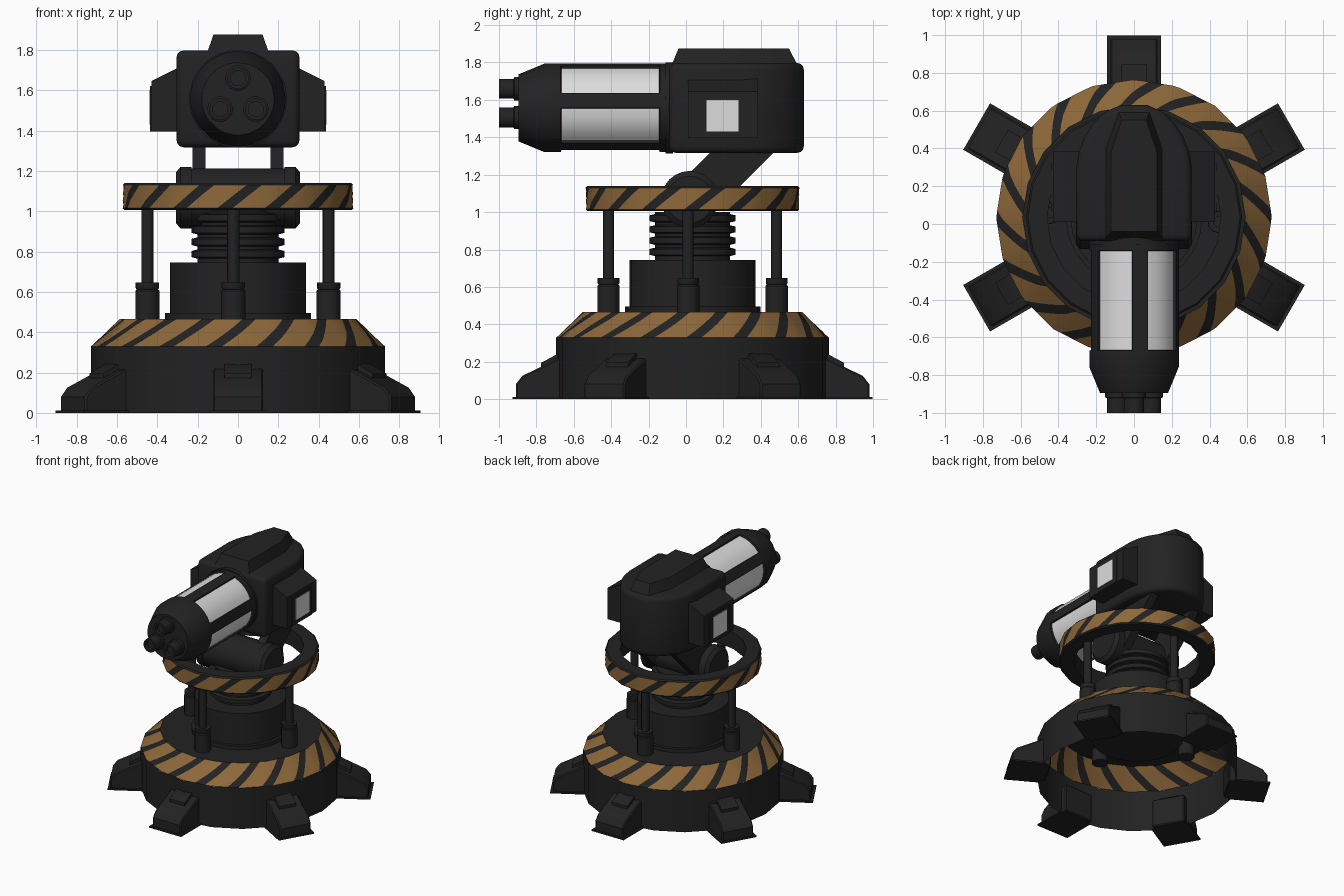
import bpy, bmesh, math
from mathutils import Matrix, Vector

if "Cube" in bpy.data.objects:
    bpy.data.objects.remove(bpy.data.objects["Cube"])

def material(name, rgb):
    m = bpy.data.materials.new(name)
    m.diffuse_color = (*rgb, 1)
    m.use_nodes = True
    m.node_tree.nodes["Principled BSDF"].inputs["Base Color"].default_value = m.diffuse_color
    return m

DARK = material("dark_metal", (0.016, 0.016, 0.016))
GOLD = material("hazard_gold", (0.27, 0.14, 0.043))
PALE = material("pale_panel", (0.72, 0.72, 0.72))
CY = 0.035                       # centre of the base in y
BASE = Matrix.Translation((0, CY, 0))

def finish(name, bm, mats=(DARK,), mtx=Matrix(), bevel=0, segs=2, fix=True):
    bmesh.ops.remove_doubles(bm, verts=bm.verts, dist=1e-5)
    if fix:
        bmesh.ops.recalc_face_normals(bm, faces=bm.faces)
    if bevel:
        es = [e for e in bm.edges if len(e.link_faces) == 2 and e.calc_face_angle() > 0.9]
        bmesh.ops.bevel(bm, geom=es, offset=bevel, segments=segs, profile=0.5, affect='EDGES')
    bm.transform(mtx)
    me = bpy.data.meshes.new(name)
    bm.to_mesh(me)
    bm.free()
    for m in mats:
        me.materials.append(m)
    ob = bpy.data.objects.new(name, me)
    bpy.context.collection.objects.link(ob)
    bpy.ops.object.select_all(action='DESELECT')
    ob.select_set(True)
    bpy.context.view_layer.objects.active = ob
    bpy.ops.object.shade_smooth_by_angle(angle=math.radians(32))
    return ob

def rings(angles, prof):
    """Revolve (radius, z) points; returns the bmesh and its faces by [row][column]."""
    bm = bmesh.new()
    vs = [[bm.verts.new((r * math.cos(a), r * math.sin(a), z)) for a in angles] for r, z in prof]
    n = len(angles)
    grid = [[bm.faces.new((p[i], p[(i + 1) % n], q[(i + 1) % n], q[i])) for i in range(n)]
            for p, q in zip(vs, vs[1:])]
    return bm, grid

def lathe(name, prof, n=20, mtx=BASE, bevel=0):
    bm, _ = rings([2 * math.pi * i / n for i in range(n)], prof)
    return finish(name, bm, mtx=mtx, bevel=bevel)

def loft(name, a, b, mtx=Matrix(), bevel=0, segs=2, mat=DARK):
    """Closed solid between two matching loops."""
    bm = bmesh.new()
    va, vb = [bm.verts.new(p) for p in a], [bm.verts.new(p) for p in b]
    n = len(a)
    bm.faces.new(va)
    bm.faces.new(vb)
    for i in range(n):
        bm.faces.new((va[i], va[(i + 1) % n], vb[(i + 1) % n], vb[i]))
    return finish(name, bm, (mat,), mtx, bevel, segs)

def box(name, x, y, z, mtx=Matrix(), mat=DARK, bevel=0):
    q = [(x[0], y[0]), (x[1], y[0]), (x[1], y[1]), (x[0], y[1])]
    return loft(name, [(*p, z[0]) for p in q], [(*p, z[1]) for p in q], mtx, bevel, 1, mat)

def striped_band(name, r0, z0, r1, z1, count, shift, phase, sides=20, rows=4):
    """Slanted hazard stripes lying on a many-sided band."""
    bm = bmesh.new()
    step = 2 * math.pi / count
    cuts = [0, 0.17, 0.34, 0.51, 0.68, 0.84]          # four gold columns, two dark
    side = 2 * math.pi / sides
    loops = []
    for k in range(rows + 1):
        t = k / rows
        loop = []
        for i in range(count):
            for c in cuts:
                a = (i + c) * step + shift * t + phase
                r = (r0 + (r1 - r0) * t) * math.cos(side / 2) / math.cos(a % side - side / 2)
                loop.append(bm.verts.new((r * math.cos(a), r * math.sin(a), z0 + (z1 - z0) * t)))
        loops.append(loop)
    n = len(loops[0])
    for p, q in zip(loops, loops[1:]):
        for i in range(n):
            f = bm.faces.new((p[i], p[(i + 1) % n], q[(i + 1) % n], q[i]))
            f.material_index = 0 if i % 6 < 4 else 1
    return finish(name, bm, (GOLD, DARK), BASE, fix=False)

# Base: hollow drum, striped cone, deck
lathe("base_drum", [(0.73, 0.0), (0.73, 0.33)])
striped_band("base_stripes", 0.73, 0.33, 0.59, 0.465, 18, 0.26, -1.68)
lathe("base_deck", [(0.59, 0.465), (0.30, 0.465)])

# Six feet
foot = [(0.66, 0.0), (0.945, 0.0), (0.945, 0.08), (0.91, 0.125), (0.70, 0.225), (0.66, 0.225)]
pad = [(0.69, 0.20), (0.81, 0.15), (0.81, 0.195), (0.79, 0.205), (0.72, 0.243), (0.69, 0.243)]
for i in range(6):
    m = BASE @ Matrix.Rotation(math.radians(30 + 60 * i), 4, 'Z')
    loft(f"foot_{i}", [(r, -0.125, z) for r, z in foot], [(r, 0.125, z) for r, z in foot], m, 0.008, 1)
    loft(f"foot_pad_{i}", [(r, -0.068, z) for r, z in pad], [(r, 0.068, z) for r, z in pad], m)
    box(f"foot_plate_{i}", (0.70, 0.962), (-0.142, 0.142), (0, 0.012), m)

# Pedestal and bellows
lathe("pedestal", [(0, 0.36), (0.335, 0.36), (0.335, 0.46), (0.362, 0.46), (0.362, 0.495),
                   (0.337, 0.495), (0.337, 0.745), (0, 0.745)], 24)
bellows = [(0.0, 0.74), (0.20, 0.74)]
for z in (0.765, 0.825, 0.885, 0.945):
    bellows += [(0.20, z), (0.23, z + 0.007), (0.23, z + 0.038), (0.20, z + 0.045)]
lathe("bellows", bellows + [(0.20, 1.0), (0, 1.0)], 24)

# Upper ring with stripes, held by four posts
striped_band("ring_stripes", 0.572, 1.015, 0.572, 1.13, 15, 0.26, -1.62, rows=3)
lathe("ring_body", [(0.572, 1.015), (0.562, 1.005), (0.46, 1.005), (0.46, 1.14),
                    (0.562, 1.14), (0.572, 1.13)])
for i in range(4):
    m = BASE @ Matrix.Rotation(math.radians(90 * i - 3), 4, 'Z') @ Matrix.Translation((0.45, 0, 0))
    lathe(f"post_{i}", [(0, 0.36), (0.06, 0.36), (0.06, 0.605), (0.053, 0.612), (0.058, 0.62),
                        (0.058, 0.647), (0.03, 0.647), (0.03, 1.01), (0, 1.01)], 12, m)

# Shoulder joint and the two arms
joint = Matrix.Translation((0, 0.02, 1.067)) @ Matrix.Rotation(math.pi / 2, 4, 'Y')
lathe("shoulder_joint", [(0, -0.308), (0.125, -0.308), (0.153, -0.285), (0.153, -0.23), (0.145, -0.23),
                         (0.145, 0.23), (0.153, 0.23), (0.153, 0.285), (0.125, 0.308), (0, 0.308)],
      24, joint)
arm = [(-0.06, 1.13), (0.11, 0.96), (0.51, 1.36), (0.34, 1.53)]
for side, s in (("left", -1), ("right", 1)):
    loft(f"{side}_arm", [(s * 0.16, *p) for p in arm], [(s * 0.225, *p) for p in arm])

# Head: rounded at the back
half = [(0.305, -0.09), (0.305, 0.30), (0.292, 0.38), (0.262, 0.46), (0.215, 0.535),
        (0.15, 0.595), (0.07, 0.63)]
plan = half + [(-x, y) for x, y in reversed(half)]
loft("head", [(*p, 1.317) for p in plan], [(*p, 1.797) for p in plan], bevel=0.035, segs=3)

# Raised hump on the head
low = [(0.155, -0.08), (0.155, 0.40), (0.085, 0.60)]
high = [(0.122, -0.04), (0.122, 0.38), (0.065, 0.55)]
loft("head_hump", [(x, y, 1.78) for x, y in low] + [(-x, y, 1.78) for x, y in reversed(low)],
     [(x, y, 1.875) for x, y in high] + [(-x, y, 1.875) for x, y in reversed(high)])

# Side housings with pale panels
housing = [(0.28, 1.395), (0.43, 1.395), (0.43, 1.645), (0.28, 1.72)]
for side, s in (("left", -1), ("right", 1)):
    loft(f"{side}_housing", [(s * x, 0.01, z) for x, z in housing],
         [(s * x, 0.385, z) for x, z in housing])
    box(f"{side}_housing_frame", sorted((s * 0.425, s * 0.436)), (0.07, 0.32), (1.395, 1.62))
    box(f"{side}_housing_panel", sorted((s * 0.434, s * 0.440)), (0.11, 0.28), (1.43, 1.60), mat=PALE)

# Barrel with five recessed windows
barrel = Matrix.Translation((0, 0, 1.557)) @ Matrix.Rotation(math.pi / 2, 4, 'X')
angles = [math.radians(20 + 72 * k + a) for k in range(5) for a in (0, 13, 26, 39, 52)]
bm, grid = rings(angles, [(0, 0.0), (0.237, 0.0), (0.237, 0.14), (0.237, 0.67), (0.237, 0.757),
                          (0.18, 0.895), (0, 0.895)])
panes = [f for i, f in enumerate(grid[2]) if i % 5 != 4]
bmesh.ops.recalc_face_normals(bm, faces=bm.faces)
bmesh.ops.inset_region(bm, faces=panes, thickness=0.004, depth=-0.013, use_even_offset=True)
for f in panes:
    f.material_index = 1
finish("barrel", bm, (DARK, PALE), barrel, fix=False)
lathe("barrel_collar", [(0.22, 0.07), (0.243, 0.07), (0.243, 0.11), (0.22, 0.11)], 25, barrel)

# Three muzzles
for i in range(3):
    a = math.radians(90 + 120 * i)
    m = barrel @ Matrix.Translation((0.102 * math.cos(a), 0.102 * math.sin(a), 0))
    lathe(f"muzzle_{i}", [(0, 0.87), (0.064, 0.87), (0.064, 0.918), (0.054, 0.922), (0.054, 1.0),
                          (0.038, 1.0), (0.038, 0.97), (0, 0.97)], 14, m)
